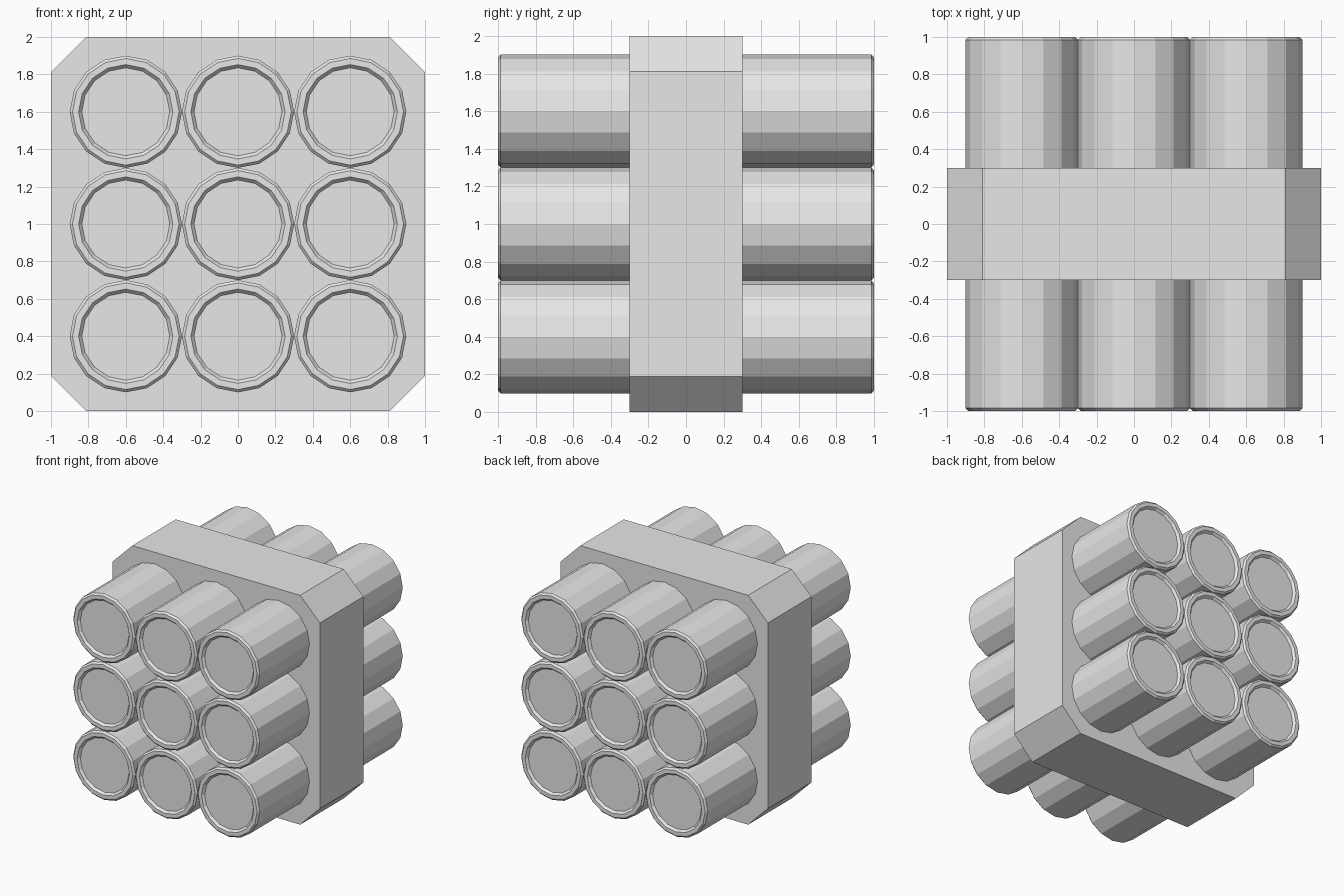
import bpy, bmesh, math

if "Cube" in bpy.data.objects:
    bpy.data.objects.remove(bpy.data.objects["Cube"])

grey = bpy.data.materials.new("light grey")
grey.diffuse_color = (0.8, 0.8, 0.8, 1)
grey.use_nodes = True
grey.node_tree.nodes["Principled BSDF"].inputs["Base Color"].default_value = grey.diffuse_color


def finish(bm, name):
    bmesh.ops.recalc_face_normals(bm, faces=bm.faces)
    mesh = bpy.data.meshes.new(name)
    bm.to_mesh(mesh)
    bm.free()
    mesh.materials.append(grey)
    obj = bpy.data.objects.new(name, mesh)
    bpy.context.collection.objects.link(obj)
    return obj


# Middle plate: square with chamfered corners, extruded along y
def make_plate():
    bm = bmesh.new()
    c = 0.81
    outline = [(-c, 0), (c, 0), (1, 1 - c), (1, 1 + c),
               (c, 2), (-c, 2), (-1, 1 + c), (-1, 1 - c)]
    face = bm.faces.new([bm.verts.new((x, -0.3, z)) for x, z in outline])
    ext = bmesh.ops.extrude_face_region(bm, geom=[face], use_keep_orig=True)
    verts = [v for v in ext["geom"] if isinstance(v, bmesh.types.BMVert)]
    bmesh.ops.translate(bm, verts=verts, vec=(0, 0.6, 0))
    finish(bm, "middle_plate")


# Rod: 16-sided, bevelled rim and shallow recessed disc at both ends
def make_rod(cx, cz, name, sides=16):
    front = [(0.235, -0.98), (0.252, -1.0), (0.285, -1.0), (0.3, -0.985)]
    profile = front + [(r, -y) for r, y in reversed(front)]
    bm = bmesh.new()
    rings = []
    for r, y in profile:
        angles = [2 * math.pi * i / sides for i in range(sides)]
        rings.append([bm.verts.new((cx + r * math.cos(a), y, cz + r * math.sin(a)))
                      for a in angles])
    for a, b in zip(rings, rings[1:]):
        for i in range(sides):
            j = (i + 1) % sides
            bm.faces.new((a[i], a[j], b[j], b[i]))
    bm.faces.new(rings[0])
    bm.faces.new(rings[-1])
    finish(bm, name)


make_plate()
for row in range(3):
    for col in range(3):
        make_rod(-0.6 + 0.6 * col, 0.4 + 0.6 * row, f"rod_{row + 1}_{col + 1}")
